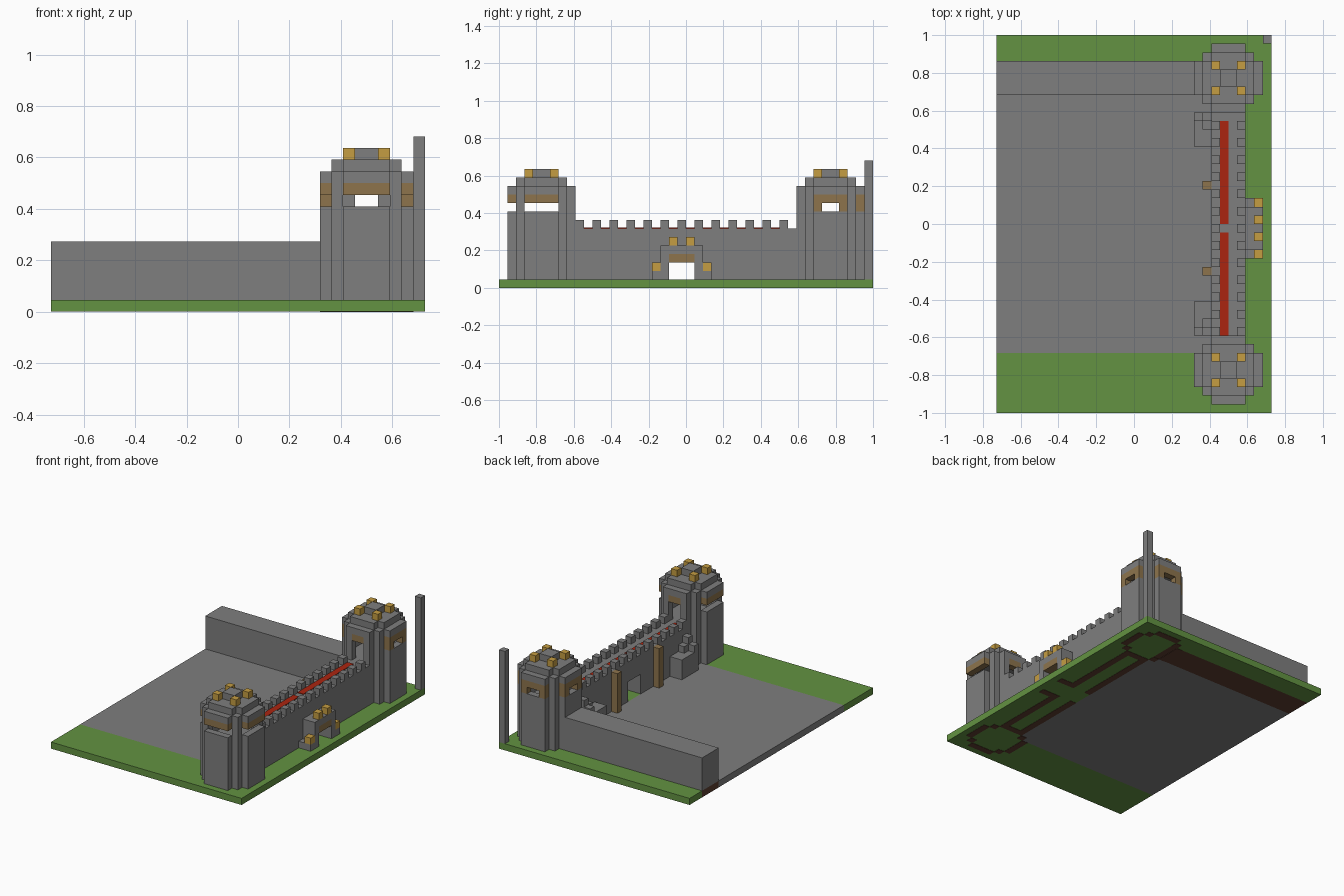
import bpy, bmesh
from mathutils import Vector

cube = bpy.data.objects.get("Cube")
if cube:
    bpy.data.objects.remove(cube, do_unlink=True)

U = 1 / 22  # size of one block


def material(name, rgb):
    m = bpy.data.materials.new(name)
    m.use_nodes = True
    m.diffuse_color = (*rgb, 1)
    bsdf = next(n for n in m.node_tree.nodes if n.type == 'BSDF_PRINCIPLED')
    bsdf.inputs["Base Color"].default_value = (*rgb, 1)
    return m


STONE = material("grey stone", (.21, .21, .21))
GRASS = material("grass green", (.125, .29, .054))
GOLD = material("gold", (.56, .34, .055))
WOOD = material("wood brown", (.27, .175, .073))
RED = material("carpet red", (.41, .018, .005))
DIRT = material("dirt brown", (.11, .048, .03))


def blocks(name, mat, boxes):
    """One object from boxes given in blocks as (x0, x1, y0, y1, z0, z1)."""
    bm = bmesh.new()
    for x0, x1, y0, y1, z0, z1 in boxes:
        lo, hi = Vector((x0, y0, z0)) * U, Vector((x1, y1, z1)) * U
        for v in bmesh.ops.create_cube(bm, size=1)['verts']:
            v.co = Vector([(lo[i] + hi[i]) / 2 + v.co[i] * (hi[i] - lo[i]) for i in range(3)])
    me = bpy.data.meshes.new(name)
    bm.to_mesh(me)
    bm.free()
    me.materials.append(mat)
    ob = bpy.data.objects.new(name, me)
    bpy.context.collection.objects.link(ob)
    return ob


def octagon(cx, cy, r, z0, z1):
    """Stepped octagon of half width r, as bands along y."""
    out = [(cx - r, cx + r, cy - 2, cy + 2, z0, z1)]
    for i in range(2, r):
        w = r + 1 - i
        out += [(cx - w, cx + w, cy + i, cy + i + 1, z0, z1),
                (cx - w, cx + w, cy - i - 1, cy - i, z0, z1)]
    return out


# Ground: grass, courtyard and dirt foundations
blocks("grass", GRASS, [(-16, 16, -22, -15, 0, 1), (-16, 16, 19, 22, 0, 1),
                        (9, 16, -15, 19, 0, 1)])
blocks("courtyard", STONE, [(-16, 9, -15, 15, 0, 1)])
blocks("wall_foundation", DIRT, [(-16, 9, 15, 19, 0, 1)])

# Dirt seen on the underside beneath the walls
T = -.04
under = [(x, x + 1, y0, y1, 0, .04) for x in (9, 12) for y0, y1 in ((-13, -2), (1, 13))]
under += [(13, 15, y, y + 1, 0, .04) for y in (-3, 1)]
for cy in (-17, 17):
    for s in (-1, 1):
        under += [(9, 13, cy + s * 3.5 - .5, cy + s * 3.5 + .5, 0, .04),
                  (11 + s * 3.5 - .5, 11 + s * 3.5 + .5, cy - 2, cy + 2, 0, .04)]
        under += [(11 + s * 2.5 - .5, 11 + s * 2.5 + .5, cy + t * 2.5 - .5,
                   cy + t * 2.5 + .5, 0, .04) for t in (-1, 1)]
blocks("underside_dirt", DIRT, [(a, b, c, d, T, e + T) for a, b, c, d, _, e in under])

# Side wall and tall pole
blocks("side_wall", STONE, [(-16, 7, 15, 19, 1, 6)])
blocks("corner_pole", STONE, [(15, 16, 21, 22, 1, 15)])

# Main wall with gate passage, battlements and carpet
blocks("main_wall", STONE, [(9, 13, -13, -2, 1, 7), (9, 13, 1, 13, 1, 7), (9, 13, -2, 1, 4, 7)])
blocks("battlements", STONE, [(x, x + 1, y, y + 1, 7, 8) for x in (9, 12)
                              for y in range(-13, 12, 2)])
blocks("carpet", RED, [(10, 11, -13, -1, 7, 7.1), (10, 11, 0, 12, 7, 7.1)])

# Gatehouse
blocks("gatehouse", STONE, [(13, 15, -3, -2, 1, 5), (13, 15, 1, 2, 1, 5), (13, 15, -2, 1, 4, 5),
                            (13, 15, -4, -3, 1, 2), (13, 15, 2, 3, 1, 2)])
blocks("gate_lintel", WOOD, [(13, 15, -2, 1, 3, 4)])
blocks("gate_ornaments", GOLD, [(14, 15, y, y + 1, z, z + 1)
                                for y, z in ((-4, 2), (2, 2), (-2, 5), (0, 5))])

# Inner posts and stairs
blocks("inner_posts", WOOD, [(8, 9, y, y + 1, 1, 7) for y in (-6, 4)])
for name, s in (("front_stairs", -1), ("back_stairs", 1)):
    steps = []
    for x0, x1, a, b, top in ((7, 9, 9, 11, 4), (7, 8, 11, 12, 4), (8, 9, 11, 12, 5),
                              (7, 8, 12, 13, 5), (8, 9, 12, 13, 6)):
        y0, y1 = sorted((a * s, b * s))
        steps.append((x0, x1, y0, y1, 1, top))
    blocks(name, STONE, steps)


def tower(name, cy, door_side, jambs):
    cx = 11
    stone = octagon(cx, cy, 4, 1, 7) + octagon(cx, cy, 4, 11, 12) + octagon(cx, cy, 3, 12, 13)
    stone.append((cx - 1, cx + 1, cy - 1, cy + 1, 13, 14))
    wood = []

    def side(axis, s, a, b, z0, z1):
        # piece of one of the four outer faces, from a to b along the face
        lo, hi = (3, 4) if s > 0 else (-4, -3)
        if axis == 'x':
            return (cx + lo, cx + hi, cy + a, cy + b, z0, z1)
        return (cx + a, cx + b, cy + lo, cy + hi, z0, z1)

    for s in (-1, 1):
        # corner piers
        for t in (-1, 1):
            px, py = cx + 2.5 * s, cy + 2.5 * t
            stone.append((px - .5, px + .5, py - .5, py + .5, 7, 11))
        for axis in 'xy':
            if axis == 'y' and s == door_side:
                stone += [side(axis, s, -2, -1, 7, 11), side(axis, s, 1, 2, 7, 11)]
                wood.append(side(axis, s, -1, 1, 10, 11))
                continue
            stone.append(side(axis, s, -2, 2, 7, 9))
            wood.append(side(axis, s, -2, 2, 10, 11))
            if jambs:
                wood += [side(axis, s, -2, -1, 9, 10), side(axis, s, 1, 2, 9, 10)]
    blocks(name + "_stone", STONE, stone)
    blocks(name + "_window_frames", WOOD, wood)
    blocks(name + "_ornaments", GOLD, [(cx + a, cx + a + 1, cy + b, cy + b + 1, 13, 14)
                                       for a in (-2, 1) for b in (-2, 1)])


tower("front_tower", -17, 1, False)
tower("back_tower", 17, -1, True)
